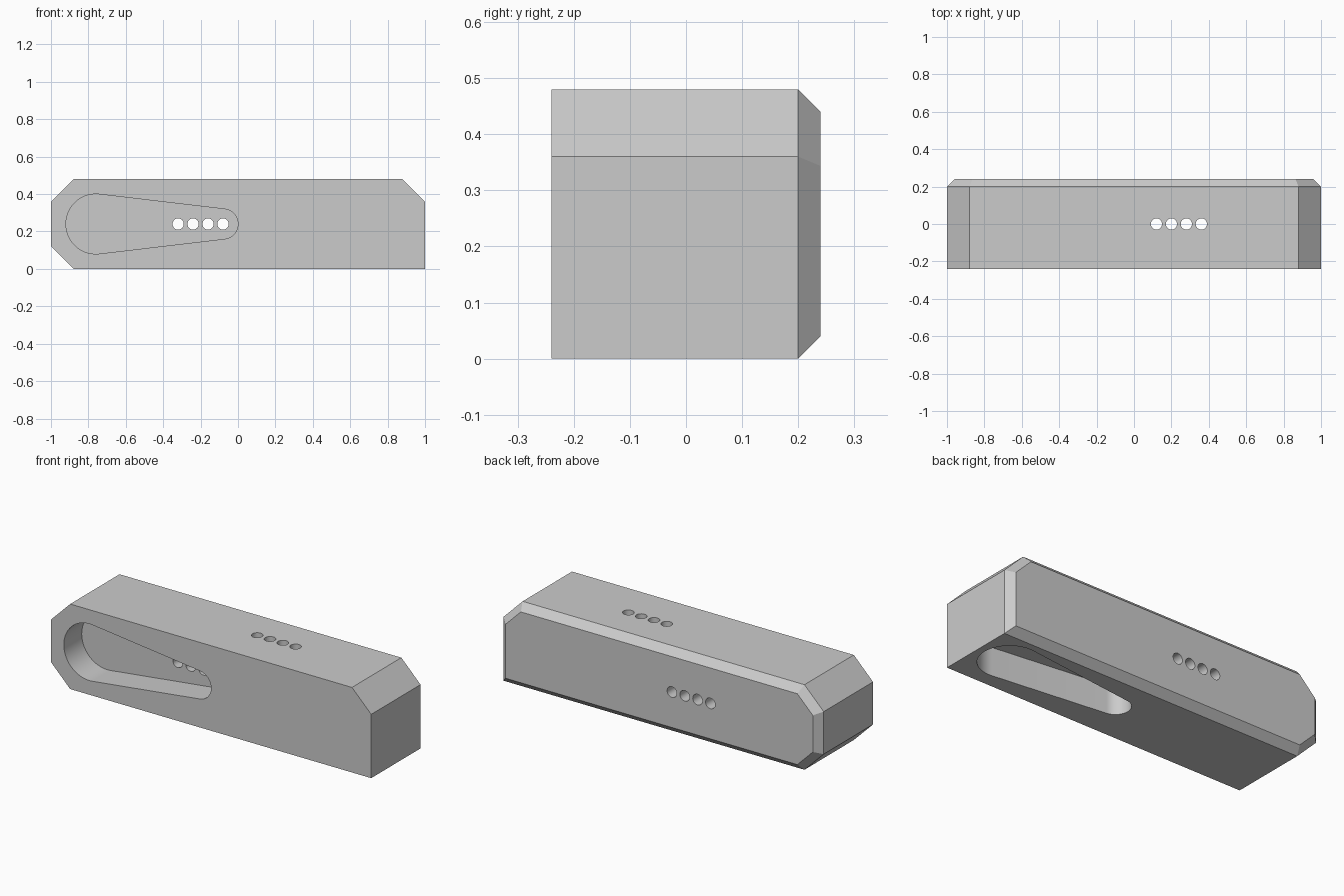
import bpy, bmesh, math
from mathutils import Vector

cube = bpy.data.objects.get("Cube")
if cube:
    bpy.data.objects.remove(cube, do_unlink=True)

grey = bpy.data.materials.new("plain grey")
grey.use_nodes = True
colour = (0.6, 0.6, 0.6, 1)
grey.diffuse_color = colour
grey.node_tree.nodes["Principled BSDF"].inputs["Base Color"].default_value = colour


def prism(name, points, sweep, bevel=0):
    """Sweep a flat outline along a vector, optionally chamfering the far end."""
    bm = bmesh.new()
    base = bm.faces.new([bm.verts.new(p) for p in points])
    swept = bmesh.ops.extrude_face_region(bm, geom=[base], use_keep_orig=True)["geom"]
    bmesh.ops.translate(bm, vec=sweep, verts=[g for g in swept if isinstance(g, bmesh.types.BMVert)])
    bmesh.ops.recalc_face_normals(bm, faces=bm.faces[:])
    if bevel:
        cap = next(g for g in swept if isinstance(g, bmesh.types.BMFace))
        bmesh.ops.inset_region(bm, faces=[cap], thickness=bevel, use_even_offset=True)
        bmesh.ops.translate(bm, vec=sweep.normalized() * bevel, verts=cap.verts[:])
    mesh = bpy.data.meshes.new(name)
    bm.to_mesh(mesh)
    bm.free()
    mesh.materials.append(grey)
    obj = bpy.data.objects.new(name, mesh)
    bpy.context.collection.objects.link(obj)
    return obj


def arc(cx, radius, start, end, steps):
    return [(cx + radius * math.cos(t), radius * math.sin(t))
            for t in (start + (end - start) * i / steps for i in range(steps + 1))]


def teardrop():
    """Tapered slot along +u: wide end at the origin, narrow end at 0.68."""
    a = math.acos((0.16 - 0.08) / 0.68)
    return arc(0, 0.16, a, 2 * math.pi - a, 40) + arc(0.68, 0.08, -a, a, 32)


# Block with cut corners and a chamfered back
outline = [(-0.88, 0), (1, 0), (1, 0.36), (0.88, 0.48), (-0.88, 0.48), (-1, 0.36), (-1, 0.12)]
block = prism("block", [(x, -0.24, z) for x, z in outline], Vector((0, 0.44, 0)), 0.04)

# Pockets in the front and the underside
cutters = [
    prism("front_pocket", [(-0.76 + u, -0.3, 0.24 + v) for u, v in teardrop()], Vector((0, 0.22, 0))),
    prism("bottom_pocket", [(0.8 - u, v, -0.06) for u, v in teardrop()], Vector((0, 0, 0.22))),
]

# Rows of round holes from each pocket to the opposite face
ring = arc(0, 0.03, 0, 2 * math.pi, 32)[:-1]
for i in range(4):
    x = 0.08 * i
    cutters.append(prism("back_hole", [(x - 0.32 + u, -0.15, 0.24 + v) for u, v in ring], Vector((0, 0.5, 0))))
    cutters.append(prism("top_hole", [(x + 0.12 + u, v, 0.1) for u, v in ring], Vector((0, 0, 0.5))))

bpy.context.view_layer.objects.active = block
for cutter in cutters:
    cutter.hide_render = True
    cut = block.modifiers.new("cut", "BOOLEAN")
    cut.operation = "DIFFERENCE"
    cut.solver = "EXACT"
    cut.object = cutter
    bpy.ops.object.modifier_apply(modifier=cut.name)
    bpy.data.objects.remove(cutter, do_unlink=True)

bpy.ops.object.select_all(action="DESELECT")
block.select_set(True)
bpy.ops.object.shade_smooth_by_angle(angle=math.radians(30))
